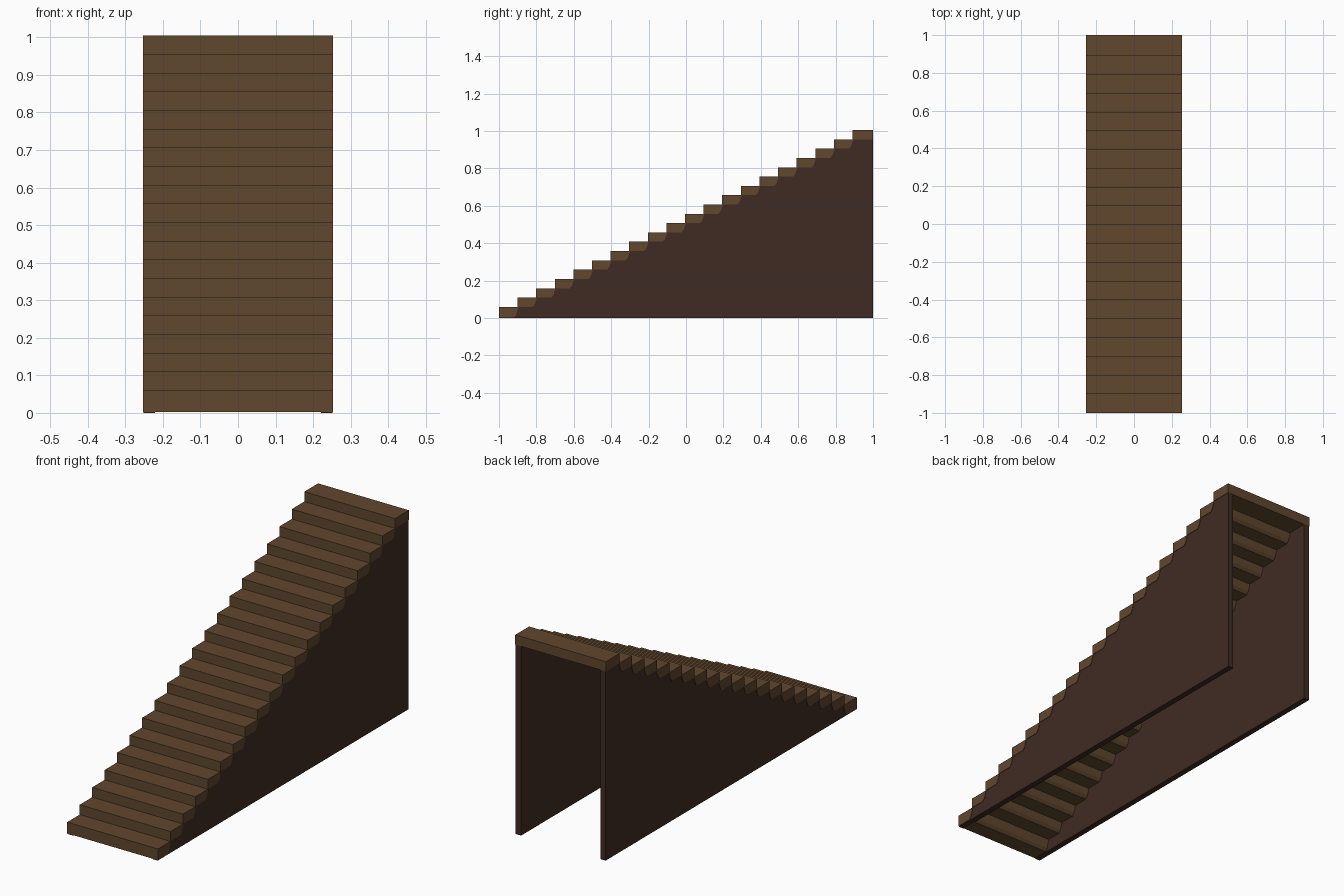
import bpy, bmesh

cube = bpy.data.objects.get("Cube")
if cube:
    bpy.data.objects.remove(cube, do_unlink=True)


def material(name, rgb):
    m = bpy.data.materials.new(name)
    m.use_nodes = True
    m.diffuse_color = (*rgb, 1)
    m.node_tree.nodes["Principled BSDF"].inputs["Base Color"].default_value = (*rgb, 1)
    return m


def prism(name, profile, x0, x1, mat):
    """Extrude a (y, z) profile from x0 to x1."""
    bm = bmesh.new()
    face = bm.faces.new([bm.verts.new((x0, y, z)) for y, z in profile])
    ext = bmesh.ops.extrude_face_region(bm, geom=[face])
    moved = [v for v in ext["geom"] if isinstance(v, bmesh.types.BMVert)]
    bmesh.ops.translate(bm, vec=(x1 - x0, 0, 0), verts=moved)
    bmesh.ops.recalc_face_normals(bm, faces=bm.faces)
    mesh = bpy.data.meshes.new(name)
    bm.to_mesh(mesh)
    bm.free()
    mesh.materials.append(mat)
    obj = bpy.data.objects.new(name, mesh)
    bpy.context.collection.objects.link(obj)
    return obj


step_wood = material("step brown", (0.117, 0.063, 0.027))
wall_wood = material("dark wall brown", (0.051, 0.024, 0.017))

STEPS = 20
RUN = 1.89 / (STEPS - 1)
RISE = 0.945 / (STEPS - 1)
HALF = 0.253

# Treads: blocks with the lower back edge cut away
for i in range(STEPS):
    y = -1 + RUN * i
    top = 0.06 + RISE * i
    low = 0.003 if i == 0 else top - RISE
    if i == STEPS - 1:
        profile = [(y, low), (1, low), (1, top), (y, top)]
    else:
        back = y + RUN + 0.003
        profile = [(y, low), (back - 0.022, low), (back - 0.01, low + 0.015),
                   (back, top - 0.004), (back, top), (y, top)]
    prism(f"step_{i + 1:02d}", profile, -HALF, HALF, step_wood)

# Side walls: sloped panels under both ends of the treads
wall = [(-0.999, 0), (0.999, 0), (0.999, 0.958), (0.9, 0.958), (-0.999, 0.01)]
for name, side in (("left_wall", 1), ("right_wall", -1)):
    prism(name, wall, side * (HALF - 0.032), side * (HALF - 0.002), wall_wood)
